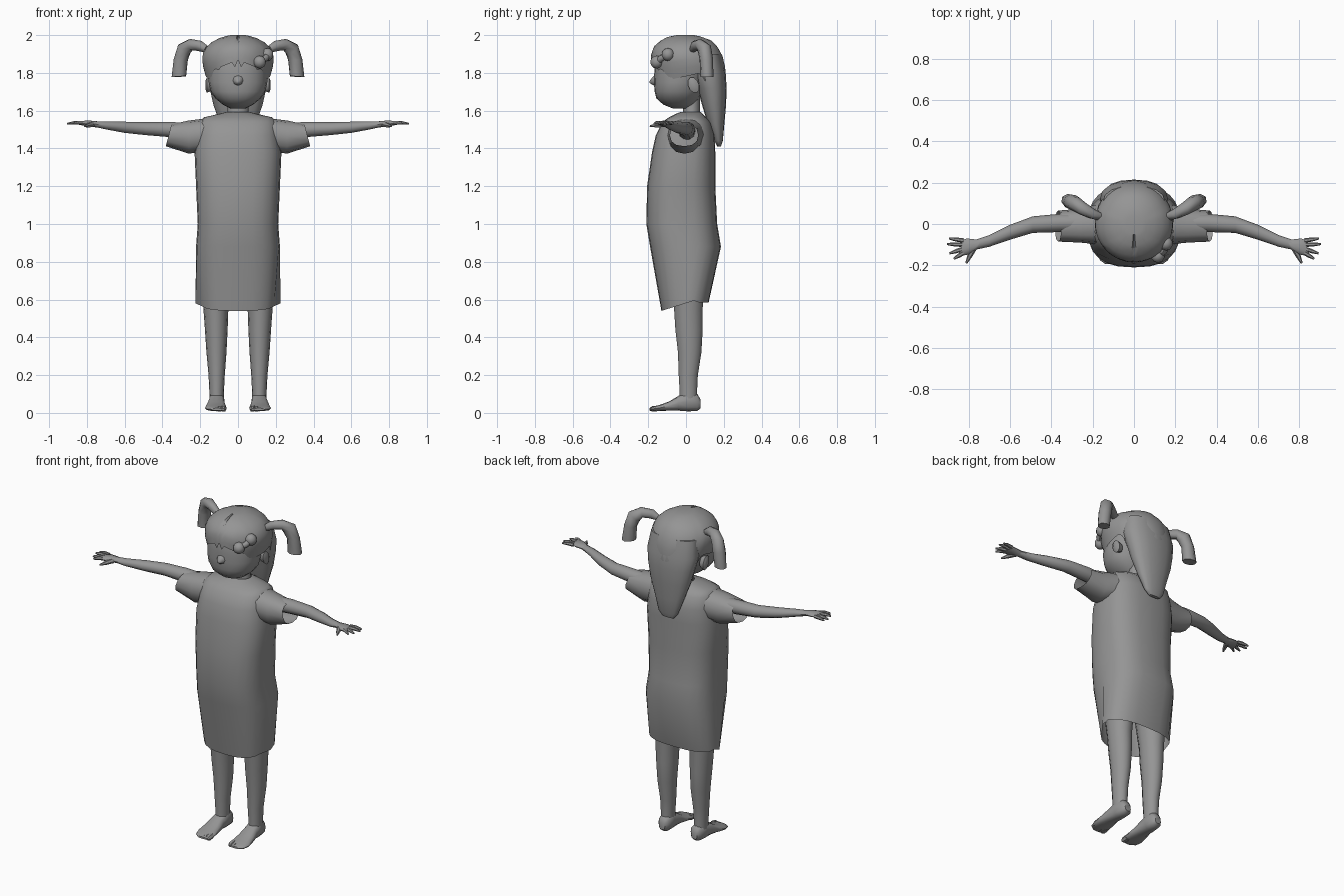
import bpy, bmesh, math
from mathutils import Vector as V

grey = bpy.data.materials.new("plain_grey")
grey.diffuse_color = (0.3, 0.3, 0.3, 1)


def finish(name, bm, angle=45):
    bmesh.ops.recalc_face_normals(bm, faces=bm.faces)
    me = bpy.data.meshes.new(name)
    bm.to_mesh(me)
    bm.free()
    ob = bpy.data.objects.new(name, me)
    bpy.context.collection.objects.link(ob)
    me.materials.append(grey)
    bpy.ops.object.select_all(action='DESELECT')
    ob.select_set(True)
    bpy.context.view_layer.objects.active = ob
    bpy.ops.object.shade_smooth_by_angle(angle=math.radians(angle))
    return ob


def skin(name, rings, cap0=True, cap1=True, angle=45):
    """Join equal rings of points into a tube."""
    bm = bmesh.new()
    vs = [[bm.verts.new(p) for p in r] for r in rings]
    n = len(vs[0])
    for a, b in zip(vs, vs[1:]):
        for i in range(n):
            j = (i + 1) % n
            bm.faces.new((a[i], a[j], b[j], b[i]))
    if cap0:
        bm.faces.new(vs[0][::-1])
    if cap1:
        bm.faces.new(vs[-1])
    return finish(name, bm, angle)


def ring(c, u, v, n, p=1.0):
    """Superellipse around c with half axes u and v."""
    c, u, v = V(c), V(u), V(v)
    out = []
    for i in range(n):
        a = 2 * math.pi * i / n
        k, s = math.cos(a), math.sin(a)
        out.append(c + u * math.copysign(abs(k) ** p, k) + v * math.copysign(abs(s) ** p, s))
    return out


def level(z, yf, yb, hw, n, p=1.0, x=0):
    """Horizontal ring from its front, back and half width."""
    return ring((x, (yf + yb) / 2, z), (hw, 0, 0), (0, (yb - yf) / 2, 0), n, p)


def tube(name, pts, n=6, flat=1.0):
    """Tapered limb along (x, y, z, radius) points."""
    rings = []
    for i, q in enumerate(pts):
        d = V(pts[min(i + 1, len(pts) - 1)][:3]) - V(pts[max(i - 1, 0)][:3])
        side = d.cross(V((0.01, 0.02, 1))).normalized()
        up = side.cross(d).normalized()
        rings.append(ring(q[:3], side * q[3], up * q[3] * flat, n))
    return skin(name, rings)


# head, neck, nose
skin("head", [level(z, f, b, w, 20, 0.92) for z, f, b, w in (
    (1.612, -.07, .03, .04), (1.632, -.12, .05, .08), (1.665, -.157, .07, .12),
    (1.70, -.166, .085, .145), (1.75, -.17, .10, .155), (1.80, -.168, .12, .157),
    (1.87, -.165, .14, .16), (1.93, -.14, .13, .13), (1.965, -.09, .09, .08))], angle=60)
skin("neck", [level(z, -.015, .075, w, 12) for z, w in ((1.54, .07), (1.59, .055), (1.68, .055))])
skin("nose", [ring((0, y, z), (r, 0, 0), (0, 0, r), 8)
              for y, z, r in ((-.155, 1.763, .035), (-.178, 1.757, .02), (-.192, 1.752, .006))], angle=80)

# hair cap with a zigzag fringe
SHAPE = [(1.60, -.15, .20, .13), (1.74, -.172, .212, .162), (1.78, -.178, .212, .17),
         (1.85, -.186, .205, .19), (1.90, -.184, .19, .188), (1.94, -.17, .165, .165),
         (1.97, -.135, .138, .13), (1.99, -.10, .09, .085), (2.0, -.05, .04, .04)]
EDGE = [(0, 1.87), (5, 1.83), (10, 1.855), (30, 1.83), (36, 1.81), (42, 1.825), (60, 1.765),
        (90, 1.785), (108, 1.80), (125, 1.70), (180, 1.62)]


def lerp(table, t):
    for a, b in zip(table, table[1:]):
        if t <= b[0]:
            k = (t - a[0]) / (b[0] - a[0])
            return [p + (q - p) * k for p, q in zip(a[1:], b[1:])]
    return table[-1][1:]


rows = []
for j in range(9):
    row = []
    for i in range(72):
        deg = i * 5
        low = lerp(EDGE, min(deg, 360 - deg))[0]
        z = low + (2.0 - low) * math.sin(j / 8 * math.pi / 2)
        f, b, w = lerp(SHAPE, z)
        a = math.radians(deg)
        # shallow centre parting
        dip = 0.012 if deg == 0 and j > 4 else 0
        row.append(V((w * math.sin(a), (f + b) / 2 - (b - f) / 2 * math.cos(a), z - dip)))
    rows.append(row)
skin("hair_cap", rows, cap0=False, angle=50)

# long hair falling down the back
skin("back_hair", [level(z, f, b, w, 16, 0.9) for z, f, b, w in (
    (1.41, .165, .185, .04), (1.44, .15, .195, .065), (1.53, .115, .203, .095),
    (1.63, .085, .212, .13), (1.72, .06, .215, .15), (1.80, .03, .21, .165), (1.90, .03, .185, .15))], angle=60)

# dress
dress = [level(z, f, b, w, 24, p) for z, f, b, w, p in (
    (.58, -.13, .12, .225, .75), (.88, -.19, .185, .222, .75), (1.0, -.21, .165, .213, .75),
    (1.2, -.206, .155, .222, .75), (1.38, -.18, .155, .23, .75), (1.47, -.16, .152, .215, .75),
    (1.54, -.125, .13, .205, .75), (1.565, -.09, .105, .18, .8), (1.583, -.055, .088, .10, .9),
    (1.592, -.03, .08, .065, 1))]
for v in dress[0]:
    # hem dips at the front, front panel slightly narrower
    v.z = .6 - .06 * (.06 - v.y) / .19 if v.y < .06 else .585
    if v.y < -.02:
        v.x *= .87
skin("dress", dress, cap0=False, cap1=False, angle=50)

for s, side in ((-1, "right"), (1, "left")):
    # sleeve, open at the cuff
    skin(side + "_sleeve", [ring((s * x, y, z), (0, ry, 0), (-s * t, 0, rz), 12, .85)
         for x, y, z, ry, rz, t in ((.16, 0, 1.475, .10, .085, 0), (.26, -.008, 1.46, .082, .088, 0),
                                    (.367, -.01, 1.47, .075, .058, .015))], False, False)
    # arm
    skin(side + "_arm", [ring((s * x, y, z), (0, ry, 0), (0, 0, rz), 10)
         for x, y, z, ry, rz in ((.2, .005, 1.49, .045, .045), (.36, .005, 1.5, .044, .042),
                                 (.49, -.003, 1.505, .04, .036), (.6, -.04, 1.512, .036, .031),
                                 (.7, -.082, 1.522, .028, .022), (.765, -.1, 1.53, .024, .015))])
    # hand
    skin(side + "_palm", [ring((s * x, y, z), (-s * .012, ry, 0), (0, 0, rz), 10)
         for x, y, z, ry, rz in ((.75, -.098, 1.528, .024, .017), (.785, -.11, 1.532, .036, .016),
                                 (.82, -.112, 1.534, .042, .013), (.838, -.114, 1.534, .038, .009))])
    # four fingers and a thumb
    for k, (x0, y0, x1, y1) in enumerate(((.825, -.08, .895, -.07), (.832, -.1, .905, -.097),
                                          (.832, -.122, .893, -.142), (.825, -.14, .872, -.168))):
        tube(f"{side}_finger_{k + 1}", [(s * x0, y0, 1.535, .011), (s * (x0 + x1) / 2, (y0 + y1) / 2, 1.536, .010),
                                       (s * x1, y1, 1.531, .005)])
    tube(side + "_thumb", [(s * .775, -.115, 1.527, .016), (s * .795, -.155, 1.522, .012),
                           (s * .812, -.19, 1.518, .005)])
    # leg
    skin(side + "_leg", [level(z, f, b, w, 14, 1, s * x) for z, f, b, w, x in (
        (.06, -.035, .06, .037, .113), (.12, -.035, .06, .039, .113), (.2, -.04, .064, .043, .113),
        (.32, -.044, .083, .053, .114), (.44, -.058, .09, .06, .115), (.55, -.065, .09, .066, .117),
        (.7, -.085, .1, .08, .115), (.9, -.1, .11, .095, .11))], angle=60)
    # foot
    skin(side + "_foot", [ring((s * x, y, (lo + hi) / 2), (w, 0, 0), (0, 0, (hi - lo) / 2), 12, .8)
         for y, x, w, lo, hi in ((.078, .11, .02, .025, .07), (.06, .11, .036, .01, .1),
                                 (.01, .112, .041, .008, .115), (-.04, .114, .043, .012, .09),
                                 (-.09, .116, .052, .012, .06), (-.14, .117, .058, .01, .042),
                                 (-.175, .115, .05, .01, .032), (-.193, .11, .03, .013, .025))])
    # toes
    for k in range(5):
        r = .017 - .0022 * k
        x = .077 + .0205 * k
        y = -.178 + .0015 * k * k
        tube(f"{side}_toe_{k + 1}", [(s * x, y + .03, .024, r), (s * x, y, .021, r), (s * x, y - .015, .018, r * .4)])
    # ear
    skin(side + "_ear", [ring((s * x, .04, 1.735), (0, r, 0), (0, -.3 * r, r * 1.4), 10)
         for x, r in ((.135, .022), (.165, .03), (.172, .018))])
    # pigtail, curving up, out and down
    skin(side + "_pigtail", [ring((s * x, y, z), (s * ux, uy, uz), (-s * .6 * w, .8 * w, 0), 8)
         for x, y, z, ux, uy, uz, w in ((.165, .035, 1.925, -.005, 0, .018, .02), (.205, .05, 1.943, -.012, -.01, .026, .026),
                                        (.25, .075, 1.95, .004, 0, .03, .032), (.285, .098, 1.925, .025, .018, .028, .036),
                                        (.303, .108, 1.87, .03, .02, .004, .038), (.313, .11, 1.78, .034, .022, -.003, .034))],
         angle=50)

# hair beads and clip on one side of the fringe
for k, c in enumerate(((.115, -.155, 1.857), (.155, -.095, 1.897))):
    bm = bmesh.new()
    bmesh.ops.create_uvsphere(bm, u_segments=10, v_segments=7, radius=.034)
    bmesh.ops.translate(bm, verts=bm.verts, vec=c)
    finish(f"hair_bead_{k + 1}", bm, 60)
tube("hair_clip", [(.11, -.16, 1.85, .014), (.145, -.13, 1.878, .018), (.16, -.09, 1.90, .014)], 8)
